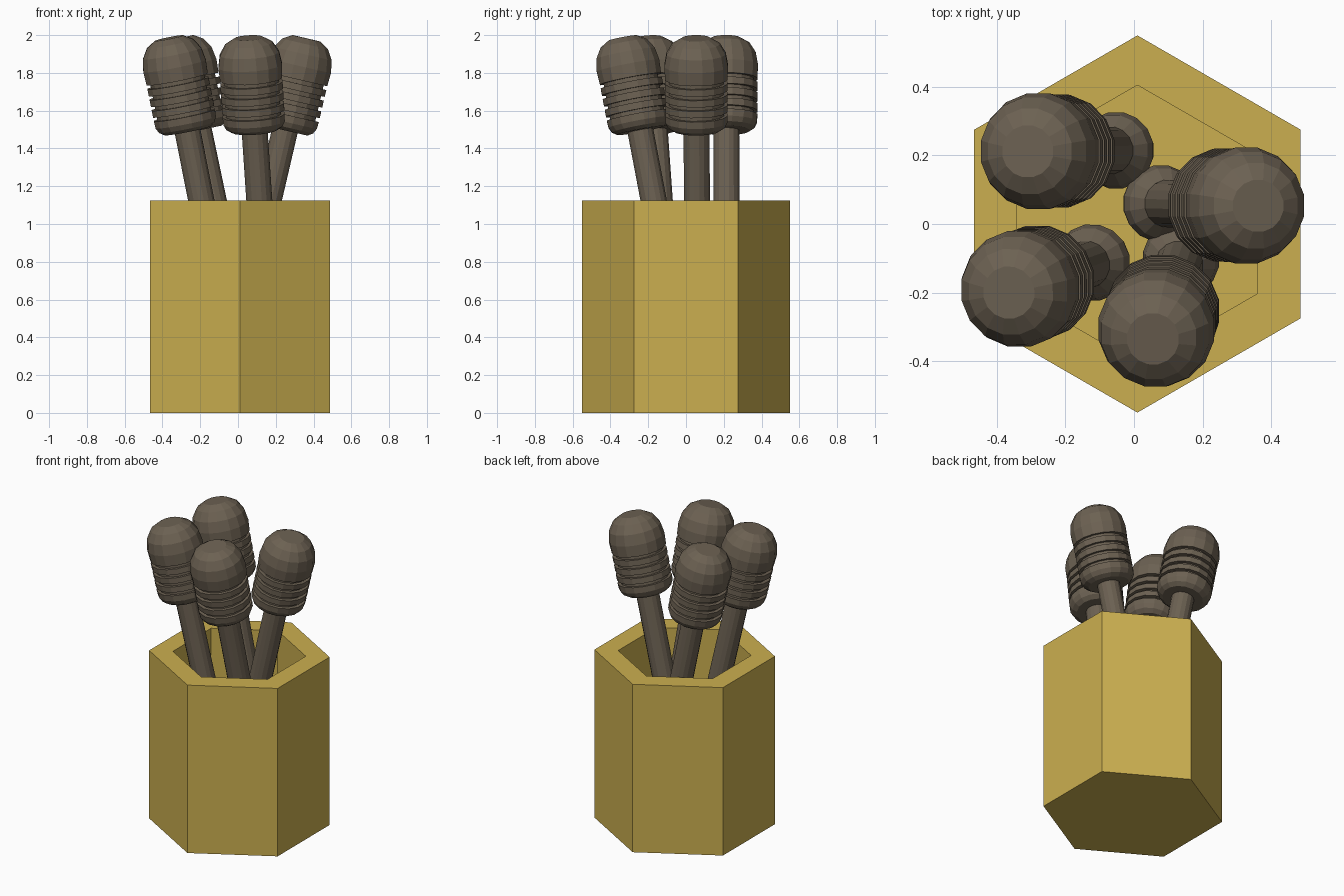
import bpy, bmesh
from math import sin, cos, pi
from mathutils import Vector

if "Cube" in bpy.data.objects:
    bpy.data.objects.remove(bpy.data.objects["Cube"])


def material(name, rgb):
    m = bpy.data.materials.new(name)
    m.diffuse_color = (*rgb, 1)
    m.use_nodes = True
    m.node_tree.nodes["Principled BSDF"].inputs["Base Color"].default_value = m.diffuse_color
    return m


def lathe(name, profile, sides, phase, mat):
    """Flat-shaded solid of revolution from (radius, z) points; radius 0 is a pole."""
    bm = bmesh.new()
    rings = []
    for r, z in profile:
        n = 1 if r == 0 else sides
        rings.append([bm.verts.new((r * cos(phase + 2 * pi * i / sides),
                                    r * sin(phase + 2 * pi * i / sides), z)) for i in range(n)])
    for a, b in zip(rings, rings[1:]):
        for i in range(sides):
            j = (i + 1) % sides
            if len(a) == 1:
                bm.faces.new((a[0], b[j], b[i]))
            elif len(b) == 1:
                bm.faces.new((a[i], a[j], b[0]))
            else:
                bm.faces.new((a[i], a[j], b[j], b[i]))
    bmesh.ops.recalc_face_normals(bm, faces=bm.faces)
    # join the coplanar triangles of flat caps
    bmesh.ops.dissolve_limit(bm, angle_limit=0.005, verts=bm.verts, edges=bm.edges)
    me = bpy.data.meshes.new(name)
    bm.to_mesh(me)
    bm.free()
    me.materials.append(mat)
    ob = bpy.data.objects.new(name, me)
    bpy.context.collection.objects.link(ob)
    return ob


gold = material("gold", (0.60, 0.43, 0.08))
brown = material("brown", (0.15, 0.12, 0.085))

# Hexagonal pot with thick walls and a raised floor
pot = lathe("hexagonal_pot", [(0, 0), (0.55, 0), (0.55, 1.125), (0.405, 1.125),
                              (0.405, 0.62), (0, 0.62)], 6, pi / 2, gold)
pot.location.x = 0.01

# Dipper profile, measured down from the top: domed cap
profile = [(0, 0), (0.077, 0), (0.127, -0.03), (0.160, -0.083), (0.172, -0.15)]
# Four grooves around the head
for k in range(4):
    d = 0.222 + 0.058 * k
    profile += [(0.168, -d), (0.148, -d), (0.148, -d - 0.021), (0.168, -d - 0.021)]
# Rounded underside of the head
profile += [(0.166, -0.455), (0.152, -0.482), (0.125, -0.5), (0.07, -0.5)]
# Handle ending in a round knob
knob_z, knob_r = -1.25, 0.113
profile.append((0.07, knob_z + 0.089))
profile += [(knob_r * sin(a), knob_z + knob_r * cos(a))
            for a in (pi * t / 8 for t in range(3, 8))]
profile.append((0, knob_z - knob_r))

# Four leaning dippers: top point and knob position
dippers = {
    "dipper_back_left": ((-0.31, 0.212, 1.985), (-0.05, 0.215, 0.75)),
    "dipper_right": ((0.362, 0.053, 1.983), (0.075, 0.06, 0.75)),
    "dipper_front_left": ((-0.365, -0.20, 1.984), (-0.12, -0.112, 0.75)),
    "dipper_front": ((0.055, -0.335, 1.985), (0.138, -0.10, 0.75)),
}
for name, (top, knob) in dippers.items():
    ob = lathe(name, profile, 16, pi / 16, brown)
    ob.location = top
    axis = Vector(top) - Vector(knob)
    ob.rotation_euler = Vector((0, 0, 1)).rotation_difference(axis).to_euler()
